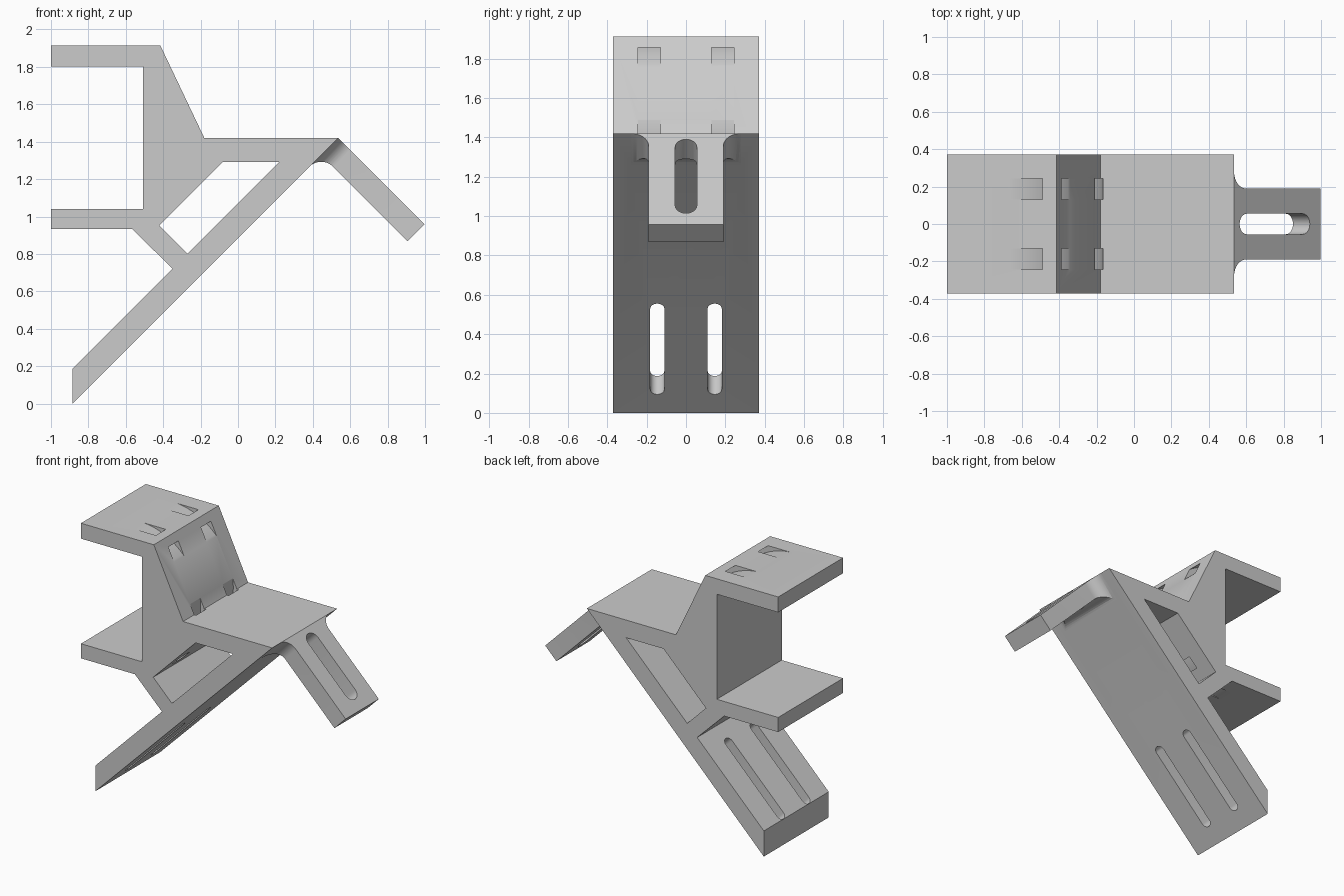
import bpy, bmesh, math
from mathutils import Vector

old = bpy.data.objects.get("Cube")
if old:
    bpy.data.objects.remove(old, do_unlink=True)

grey = bpy.data.materials.new("plain_grey")
grey.use_nodes = True
grey.diffuse_color = (0.6, 0.6, 0.6, 1)
grey.node_tree.nodes["Principled BSDF"].inputs["Base Color"].default_value = (0.6, 0.6, 0.6, 1)

X, Y, Z = Vector((1, 0, 0)), Vector((0, 1, 0)), Vector((0, 0, 1))
DOWN_RIGHT, DOWN_LEFT = (X - Z).normalized(), (-X - Z).normalized()
APEX = Vector((0.535, 0, 1.428))
HALF_WIDTH = 0.372


def prism(name, pts, a, b, low, high, origin=Vector()):
    """Extrude the outline pts, drawn along axes a and b, from low to high."""
    n = a.cross(b)
    bm = bmesh.new()
    base = bm.faces.new([bm.verts.new(origin + a * p + b * q + n * low) for p, q in pts])
    top = bmesh.ops.extrude_face_region(bm, geom=[base])["geom"]
    bmesh.ops.translate(bm, vec=n * (high - low),
                        verts=[v for v in top if isinstance(v, bmesh.types.BMVert)])
    bmesh.ops.recalc_face_normals(bm, faces=bm.faces)
    mesh = bpy.data.meshes.new(name)
    bm.to_mesh(mesh)
    bm.free()
    mesh.materials.append(grey)
    obj = bpy.data.objects.new(name, mesh)
    bpy.context.collection.objects.link(obj)
    return obj


def combine(target, tool, operation):
    """Apply a boolean and discard the tool."""
    mod = target.modifiers.new("combine", 'BOOLEAN')
    mod.operation, mod.object, mod.solver = operation, tool, 'EXACT'
    bpy.context.view_layer.objects.active = target
    bpy.ops.object.modifier_apply(modifier=mod.name)
    bpy.data.objects.remove(tool, do_unlink=True)


def arc(cx, cy, r, start, end, steps):
    angles = [math.radians(start + (end - start) * i / steps) for i in range(steps + 1)]
    return [(cx + r * math.cos(t), cy + r * math.sin(t)) for t in angles]


def stadium(u0, u1, v, r):
    return arc(u1 - r, v, r, -90, 90, 12) + arc(u0 + r, v, r, 90, 270, 12)


# Main body: clamp arms, stepped top and long sloping leg
body = prism("bracket_body", [
    (-1, 1.922), (-0.415, 1.922), (-0.18, 1.428), (0.535, 1.428), (-0.885, 0.008),
    (-0.885, 0.194), (-0.35, 0.729), (-0.567, 0.942), (-1, 0.942), (-1, 1.048),
    (-0.508, 1.048), (-0.508, 1.81), (-1, 1.81)], X, Z, -HALF_WIDTH, HALF_WIDTH)
window = prism("window_cutter", [(-0.08, 1.3), (0.22, 1.3), (-0.27, 0.81), (-0.42, 0.96)],
               X, Z, -1, 1)
combine(body, window, 'DIFFERENCE')

# Tongue: side profile with a fillet below, trimmed by a flared plan outline
R = 0.09
leg = R / math.sqrt(2)
corner = (0.445, 1.338)
under = arc(corner[0], corner[1] - R * math.sqrt(2), R, 45, 135, 10)
tongue = prism("tongue", [(0.535, 1.428), (0.997, 0.966), (0.907, 0.876)] + under
               + [(0.37, 1.38)], X, Z, -0.4, 0.4)
W = 0.19
flare = arc(R, W + R, R, 270, 180, 10)
plan = [(0.8, W)] + flare + [(-0.3, W + R)]
plan += [(u, -v) for u, v in reversed(plan)]
combine(tongue, prism("plan_trim", plan, DOWN_RIGHT, Y, -0.5, 0.5, APEX), 'INTERSECT')
combine(body, tongue, 'UNION')

# Slot through the tongue
combine(body, prism("tongue_slot", stadium(0.042, 0.573, 0, 0.055),
                    DOWN_RIGHT, Y, -0.25, 0.05, APEX), 'DIFFERENCE')

# Pairs of leg slots and curved strap channels
ring = arc(-0.7, 1.432, 0.534, -90, 90, 48) + arc(-0.7, 1.432, 0.4915, 90, -90, 48)
for side in (-1, 1):
    combine(body, prism("leg_slot", stadium(1.223, 1.875, side * 0.146, 0.036),
                        DOWN_LEFT, Y, -0.2, 0.2, APEX), 'DIFFERENCE')
    mid = side * 0.187
    combine(body, prism("strap_channel", ring, X, Z, mid - 0.057, mid + 0.057), 'DIFFERENCE')

# Stand on the ground, shade curved walls smooth
for v in body.data.vertices:
    v.co.z -= 0.008
bpy.ops.object.select_all(action='DESELECT')
body.select_set(True)
bpy.context.view_layer.objects.active = body
bpy.ops.object.shade_smooth_by_angle(angle=math.radians(25))
